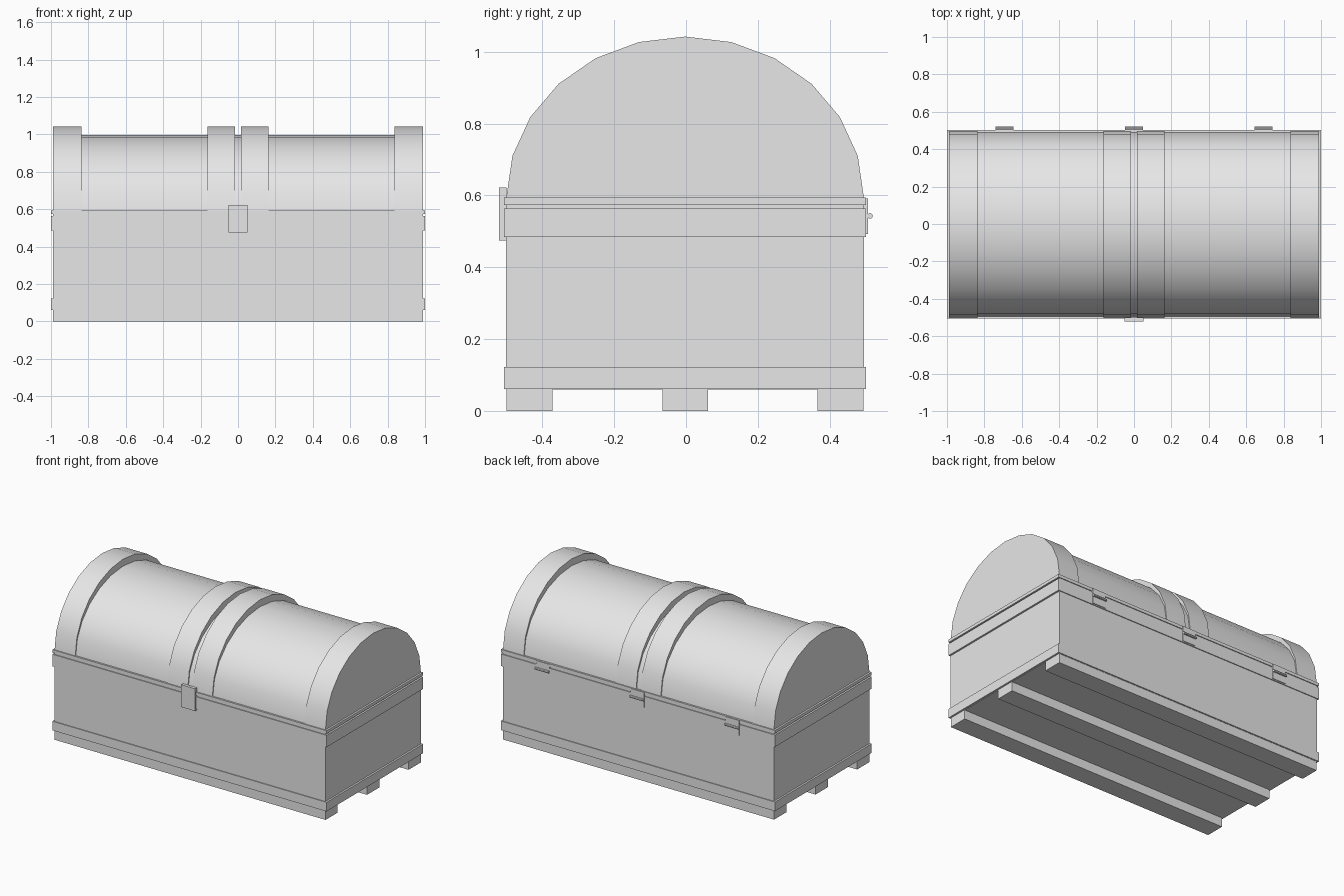
import bpy
import bmesh
from math import cos, sin, pi, radians
from mathutils import Matrix

if "Cube" in bpy.data.objects:
    bpy.data.objects.remove(bpy.data.objects["Cube"], do_unlink=True)

Y0 = -0.0025          # depth centre of the chest
RIM_Z = 0.594         # top of the lid rim, where the arch springs

grey = bpy.data.materials.new("light grey")
grey.use_nodes = True
colour = (0.8, 0.8, 0.8, 1)
grey.diffuse_color = colour
grey.node_tree.nodes["Principled BSDF"].inputs["Base Color"].default_value = colour


def finish(name, bm, smooth=False):
    bmesh.ops.recalc_face_normals(bm, faces=bm.faces)
    mesh = bpy.data.meshes.new(name)
    bm.to_mesh(mesh)
    bm.free()
    mesh.materials.append(grey)
    obj = bpy.data.objects.new(name, mesh)
    bpy.context.collection.objects.link(obj)
    if smooth:
        bpy.ops.object.select_all(action="DESELECT")
        obj.select_set(True)
        bpy.context.view_layer.objects.active = obj
        bpy.ops.object.shade_smooth_by_angle(angle=radians(35))
    return obj


def box(name, x, y, z):
    """Box from (min, max) ranges."""
    bm = bmesh.new()
    ranges = (x, y, z)
    size = [b - a for a, b in ranges]
    mid = [(a + b) / 2 for a, b in ranges]
    bmesh.ops.create_cube(bm, size=1, matrix=Matrix.Translation(mid) @ Matrix.Diagonal((*size, 1)))
    return finish(name, bm)


def slab(name, half_x, half_y, z):
    return box(name, (-half_x, half_x), (Y0 - half_y, Y0 + half_y), z)


def arch(name, x0, x1, half_y, height, steps=12):
    """Half-ellipse profile extruded along x."""
    bm = bmesh.new()
    ring = [bm.verts.new((x0, Y0 + half_y * cos(pi * i / steps),
                          RIM_Z + height * sin(pi * i / steps)))
            for i in range(steps + 1)]
    face = bm.faces.new(ring)
    out = bmesh.ops.extrude_face_region(bm, geom=[face])
    moved = [g for g in out["geom"] if isinstance(g, bmesh.types.BMVert)]
    bmesh.ops.translate(bm, verts=moved, vec=(x1 - x0, 0, 0))
    return finish(name, bm, smooth=True)


# Chest body and its trims
slab("body", 0.988, 0.4985, (0.06, 0.578))
slab("lower_trim", 1.0, 0.504, (0.062, 0.122))
slab("upper_trim", 1.0, 0.504, (0.485, 0.564))
slab("lid_rim", 1.0, 0.504, (0.574, RIM_Z))

# Runners under the chest
for name, y in (("front", (-0.499, -0.372)), ("middle", (-0.066, 0.061)), ("back", (0.366, 0.494))):
    box(name + "_runner", (-0.988, 0.988), y, (0, 0.062))

# Barrel lid with raised bands
arch("lid", -0.985, 0.985, 0.492, 0.402)
for side, s in (("left", 1), ("right", -1)):
    arch(side + "_end_band", s * 0.837, s * 0.988, 0.4975, 0.448)
    arch(side + "_middle_band", s * 0.017, s * 0.163, 0.4975, 0.448)

# Front latch
box("latch", (-0.05, 0.05), (-0.52, -0.5), (0.475, 0.622))

# Hinges: leaf plate with a pin
for name, x in (("right", -0.692), ("middle", 0), ("left", 0.692)):
    box(name + "_hinge_leaf", (x - 0.049, x + 0.049), (0.495, 0.506), (0.492, 0.592))
    bm = bmesh.new()
    bmesh.ops.create_cone(bm, cap_ends=True, segments=8, radius1=0.008, radius2=0.008, depth=0.098,
                          matrix=Matrix.Translation((x, 0.512, 0.543)) @ Matrix.Rotation(pi / 2, 4, "Y"))
    finish(name + "_hinge_pin", bm)
